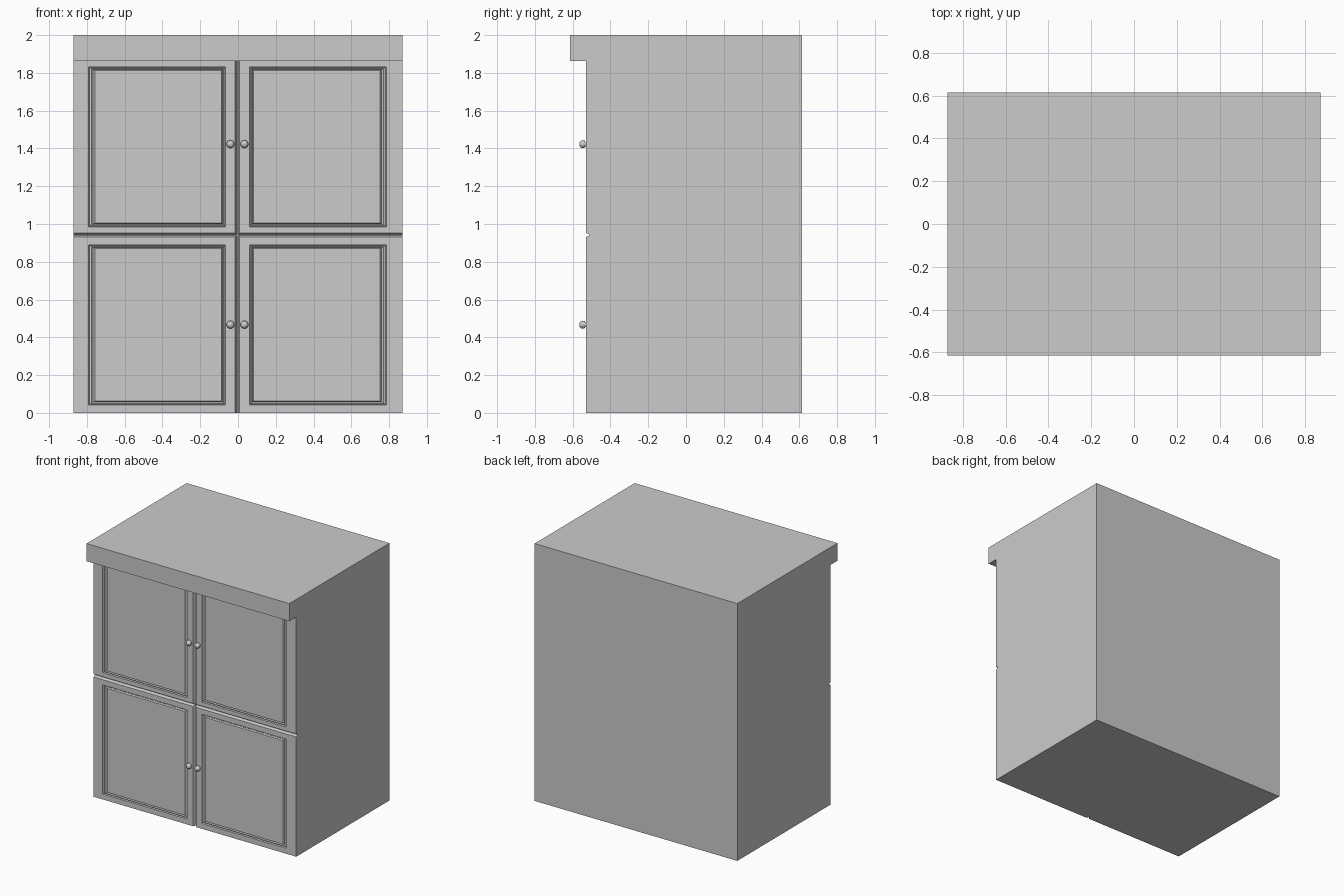
import bpy, bmesh, math
from mathutils import Matrix

if "Cube" in bpy.data.objects:
    bpy.data.objects.remove(bpy.data.objects["Cube"])

W, D, FRONT = 0.872, 0.615, -0.53   # half width, half depth, door plane
OFF = -0.003                        # small sideways shift of the door layout


def finish(name, bm):
    bmesh.ops.recalc_face_normals(bm, faces=bm.faces)
    mesh = bpy.data.meshes.new(name)
    bm.to_mesh(mesh)
    bm.free()
    ob = bpy.data.objects.new(name, mesh)
    bpy.context.collection.objects.link(ob)
    return ob


def loft(name, loops):
    """Closed solid skinned through a list of equal-length point loops."""
    bm = bmesh.new()
    rings = [[bm.verts.new(p) for p in loop] for loop in loops]
    n = len(rings[0])
    for a, b in zip(rings, rings[1:]):
        for i in range(n):
            j = (i + 1) % n
            bm.faces.new((a[i], a[j], b[j], b[i]))
    bm.faces.new(rings[0])
    bm.faces.new(rings[-1])
    return finish(name, bm)


def carve(target, cutter):
    cutter.hide_render = True
    mod = target.modifiers.new("carve", 'BOOLEAN')
    mod.operation, mod.solver, mod.object = 'DIFFERENCE', 'EXACT', cutter
    bpy.context.view_layer.objects.active = target
    bpy.ops.object.modifier_apply(modifier=mod.name)
    bpy.data.objects.remove(cutter)


# Cabinet body: side profile with overhanging top and the gap between door rows
side = [(D, 0), (D, 2), (-D, 2), (-D, 1.863), (FRONT, 1.863), (FRONT, 0.953),
        (FRONT + 0.02, 0.944), (FRONT + 0.02, 0.940), (FRONT, 0.931), (FRONT, 0)]
body = loft("cabinet_body", [[(x, y, z) for y, z in side] for x in (-W, W)])

# Vertical gap between left and right doors
gap = [(-0.012, FRONT - 0.02), (0.012, FRONT - 0.02), (0.012, FRONT),
       (0.002, FRONT + 0.02), (-0.002, FRONT + 0.02), (-0.012, FRONT)]
carve(body, loft("door_gap_cutter",
                 [[(x + OFF, y, z) for x, y in gap] for z in (-0.1, 1.8625)]))

# Moulded door panels: (inset fraction, depth) steps
moulding = [(0, -0.02), (0, 0.0), (0.15, 0.012), (0.45, 0.008), (0.75, 0.016), (1, 0.006)]
for s in (-1, 1):
    for z0, z1 in ((0.042, 0.89), (0.985, 1.832)):
        loops = []
        for t, depth in moulding:
            xa, xb = s * (0.064 + 0.02 * t) + OFF, s * (0.789 - 0.034 * t) + OFF
            za, zb = z0 + 0.02 * t, z1 - 0.02 * t
            y = FRONT + depth
            loops.append([(xa, y, za), (xb, y, za), (xb, y, zb), (xa, y, zb)])
        carve(body, loft("panel_cutter", loops))

# Round knobs on short stems
knob_profile = [(0.012, 0.004), (0.012, -0.006)] + [
    (0.021 * math.cos(a), -0.016 - 0.020 * math.sin(a))
    for a in [math.radians(d) for d in (-30, 0, 25, 50, 72)]]
for side_name, s in (("left", -1), ("right", 1)):
    for row, z in (("lower", 0.467), ("upper", 1.423)):
        x = s * 0.037 + OFF
        knob = loft(f"{row}_{side_name}_knob", [
            [(x + r * math.cos(k * math.tau / 16), FRONT + dy,
              z + r * math.sin(k * math.tau / 16)) for k in range(16)]
            for r, dy in knob_profile])
        bpy.ops.object.select_all(action='DESELECT')
        knob.select_set(True)
        bpy.context.view_layer.objects.active = knob
        bpy.ops.object.shade_smooth_by_angle(angle=math.radians(40))
